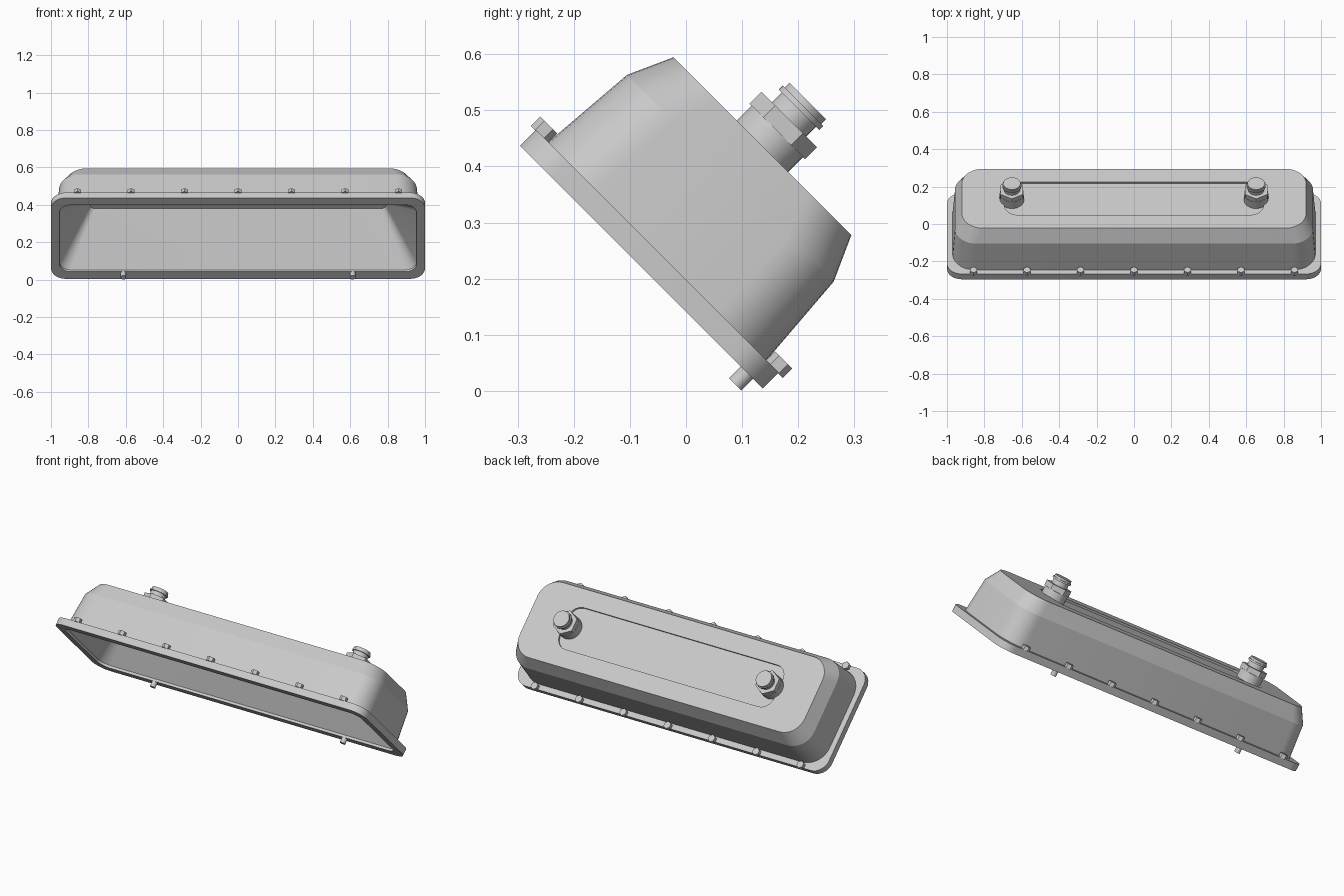
import bpy, bmesh, math
from mathutils import Matrix, Vector

cube = bpy.data.objects.get("Cube")
if cube:
    bpy.data.objects.remove(cube)

metal = bpy.data.materials.new("grey metal")
metal.use_nodes = True
GREY = (0.59, 0.59, 0.59, 1)
metal.diffuse_color = GREY
metal.node_tree.nodes["Principled BSDF"].inputs["Base Color"].default_value = GREY

# Everything is built flat, then tilted so the open side faces front and down
TILT = Matrix.Translation((0, -0.15, 0.15)) @ Matrix.Rotation(math.radians(-45), 4, 'X')


def rounded_rect(hx, hy, r, z, steps=9):
    """Outline of a rounded rectangle, counter-clockwise."""
    pts = []
    for k, (sx, sy) in enumerate(((1, 1), (-1, 1), (-1, -1), (1, -1))):
        for i in range(steps + 1):
            a = math.pi / 2 * (k + i / steps)
            pts.append((sx * (hx - r) + r * math.cos(a), sy * (hy - r) + r * math.sin(a), z))
    return pts


def circle(r, z, sides, turn=0.0):
    return [(r * math.cos(2 * math.pi * i / sides + turn),
             r * math.sin(2 * math.pi * i / sides + turn), z) for i in range(sides)]


def skin(name, rings, centre=(0, 0, 0)):
    """Join successive outlines into a closed solid."""
    bm = bmesh.new()
    loops = [[bm.verts.new(Vector(p) + Vector(centre)) for p in ring] for ring in rings]
    n = len(loops[0])
    for a, b in zip(loops, loops[1:]):
        for i in range(n):
            j = (i + 1) % n
            bm.faces.new((a[i], a[j], b[j], b[i]))
    bm.faces.new(loops[0][::-1])
    bm.faces.new(loops[-1])
    bmesh.ops.recalc_face_normals(bm, faces=bm.faces)
    mesh = bpy.data.meshes.new(name)
    bm.to_mesh(mesh)
    bm.free()
    mesh.materials.append(metal)
    obj = bpy.data.objects.new(name, mesh)
    bpy.context.collection.objects.link(obj)
    obj.matrix_world = TILT
    bpy.ops.object.select_all(action='DESELECT')
    obj.select_set(True)
    bpy.context.view_layer.objects.active = obj
    bpy.ops.object.shade_smooth_by_angle(angle=math.radians(18))
    return obj


# Hollow cover: tapered cavity, straight lip, flange, drafted walls, shoulder, recessed panel
skin("cover", [rounded_rect(*ring) for ring in (
    (0.79, 0.03, 0.025, 0.355),
    (0.955, 0.252, 0.06, 0.114),
    (0.955, 0.252, 0.06, 0.10),
    (1.0, 0.306, 0.08, 0.10),
    (1.0, 0.306, 0.08, 0.14),
    (0.97, 0.275, 0.12, 0.14),
    (0.957, 0.2605, 0.115, 0.324),
    (0.92, 0.224, 0.11, 0.405),
    (0.692, 0.124, 0.07, 0.405),
    (0.692, 0.124, 0.07, 0.394),
)])

# Flange bolts along both long edges
for side, label in ((-1, "upper"), (1, "lower")):
    for i in range(-3, 4):
        skin(f"{label}_bolt_{i + 4}", [circle(0.0215, z, 6, math.pi / 2) for z in (0.138, 0.162)],
             (i * 0.286, side * 0.296, 0))

for side, label in ((-1, "right"), (1, "left")):
    # Locating pin under the flange
    skin(f"{label}_pin", [circle(0.0155, z, 24) for z in (0.07, 0.11)],
         (side * 0.613, 0.266, 0))
    # Filler fitting: base collar, hex nut, ringed cap
    spot = (side * 0.653, 0, 0)
    skin(f"{label}_fitting_collar", [circle(0.065, z, 32) for z in (0.392, 0.443)], spot)
    skin(f"{label}_fitting_nut", [circle(0.07, z, 6, math.pi / 2) for z in (0.442, 0.472)], spot)
    profile = ((0.043, 0.47), (0.043, 0.497), (0.051, 0.497), (0.051, 0.507),
               (0.046, 0.507), (0.046, 0.519))
    skin(f"{label}_fitting_cap", [circle(r, z, 32) for r, z in profile], spot)
